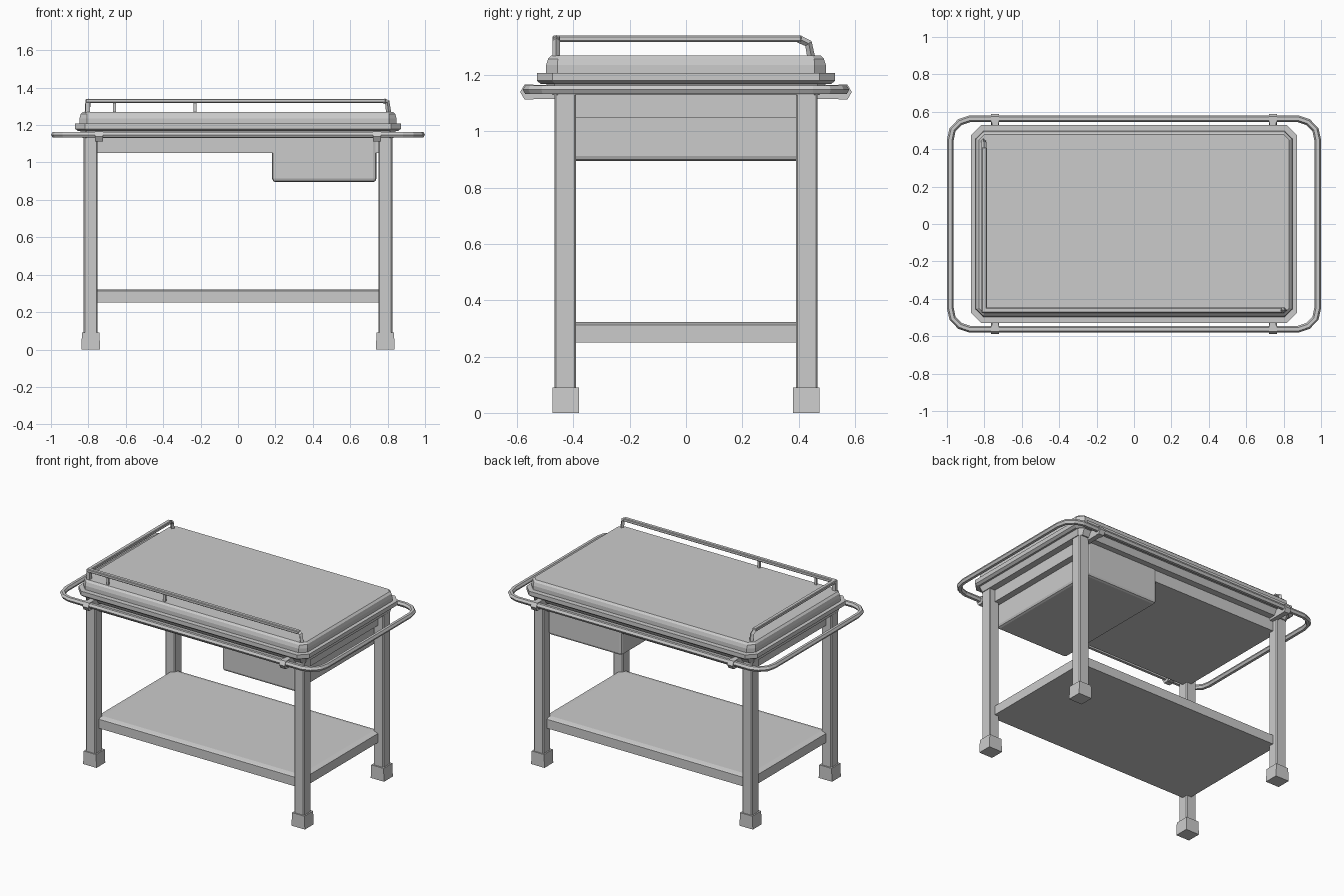
import bpy, bmesh, math
from mathutils import Vector

if "Cube" in bpy.data.objects:
    bpy.data.objects.remove(bpy.data.objects["Cube"])


def finish(name, bm):
    bmesh.ops.recalc_face_normals(bm, faces=bm.faces)
    me = bpy.data.meshes.new(name)
    bm.to_mesh(me)
    bm.free()
    ob = bpy.data.objects.new(name, me)
    bpy.context.collection.objects.link(ob)
    return ob


def box(name, x, y, z, bevel=0, segs=1):
    """Box from (min, max) ranges, with optional bevelled edges."""
    bm = bmesh.new()
    bmesh.ops.create_cube(bm, size=1)
    for v in bm.verts:
        for i, r in enumerate((x, y, z)):
            v.co[i] = max(r) if v.co[i] > 0 else min(r)
    ob = finish(name, bm)
    if bevel:
        m = ob.modifiers.new("bevel", 'BEVEL')
        m.width, m.segments = bevel, segs
    return ob


def slab(name, rings):
    """Stacked corner-cut rectangles: (half x, half y, corner cut, z)."""
    bm = bmesh.new()
    loops = []
    for hx, hy, c, z in rings:
        pts = [(hx - c, -hy), (hx, c - hy), (hx, hy - c), (hx - c, hy),
               (c - hx, hy), (-hx, hy - c), (-hx, c - hy), (c - hx, -hy)]
        loops.append([bm.verts.new((px, py, z)) for px, py in pts])
    bm.faces.new(loops[0])
    bm.faces.new(loops[-1])
    for a, b in zip(loops, loops[1:]):
        for i in range(8):
            j = (i + 1) % 8
            bm.faces.new((a[i], a[j], b[j], b[i]))
    return finish(name, bm)


def tube(name, pts, radius, cyclic=False, res=1):
    """Faceted tube along a polyline."""
    cu = bpy.data.curves.new(name, 'CURVE')
    cu.dimensions = '3D'
    cu.bevel_depth, cu.bevel_resolution = radius, res
    cu.use_fill_caps = True
    sp = cu.splines.new('POLY')
    sp.points.add(len(pts) - 1)
    for p, co in zip(sp.points, pts):
        p.co = (*co, 1)
    sp.use_cyclic_u = cyclic
    sp.use_smooth = False
    ob = bpy.data.objects.new(name, cu)
    bpy.context.collection.objects.link(ob)
    return ob


# Legs, feet and bumper brackets in all four corners
for sx, xn in ((-1, "left"), (1, "right")):
    for sy, yn in ((-1, "front"), (1, "back")):
        tag = f"{yn}_{xn}"
        box(f"{tag}_leg", (sx * .75, sx * .825), (sy * .39, sy * .467), (.05, 1.17), .006)
        foot = box(f"{tag}_foot", (sx * .737, sx * .838), (sy * .38, sy * .475), (0, .09))
        for v in foot.data.vertices:
            if v.co.z > .05:
                v.co.x -= math.copysign(.004, v.co.x - sx * .7875)
        # Bracket arm and octagonal collar
        box(f"{tag}_bracket_arm", (sx * .725, sx * .76), (sy * .43, sy * .56), (1.115, 1.165))
        tube(f"{tag}_bracket_collar", [(sx * .722, sy * .558, 1.14), (sx * .764, sy * .558, 1.14)], .031)

# Lower shelf with a slim raised panel
slab("lower_shelf", [(.785, .43, .01, .25), (.785, .43, .01, .312),
                     (.775, .42, .01, .316), (.75, .395, .01, .322)])

# Apron and the deep drawer box
box("apron", (-.785, .785), (-.43, .43), (1.05, 1.17))
box("drawer_box", (.183, .74), (-.435, .435), (.895, 1.15), .018, 2)

# Worktop: under-frame, tray and padded top
slab("under_frame", [(.83, .475, .02, 1.13), (.845, .50, .03, 1.175)])
slab("tray", [(.855, .515, .05, 1.168), (.872, .53, .055, 1.18), (.872, .53, .055, 1.208)])
slab("worktop", [(.847, .497, .04, 1.2), (.847, .497, .04, 1.235),
                 (.842, .49, .035, 1.258), (.83, .478, .03, 1.27)])

# Bumper rail that forms a handle at each end
path = []
corner = [(.88, .562), (.93, .545), (.97, .505), (.982, .45)]
for sx, sy, rev in ((1, 1, False), (1, -1, True), (-1, -1, False), (-1, 1, True)):
    for px, py in (corner[::-1] if rev else corner):
        path.append((sx * px, sy * py, 1.148))
tube("bumper_handle_rail", path, .018, cyclic=True)

# L-shaped guard rail on the front and left edges
box("guard_rail_front", (-.815, .79), (-.475, -.447), (1.318, 1.34), .004)
box("guard_rail_left", (-.815, -.787), (-.475, .41), (1.318, 1.34), .004)


def bent_end(name, a, b, c, w):
    """Two-segment drop from the rail end to the worktop."""
    t = tube(name, [a, b, c], w, res=0)
    return t


bent_end("guard_rail_right_end", (.78, -.461, 1.329), (.798, -.461, 1.322), (.806, -.461, 1.262), .014)
bent_end("guard_rail_back_end", (-.801, .4, 1.329), (-.803, .435, 1.312), (-.806, .445, 1.262), .014)
box("guard_post_corner", (-.815, -.79), (-.473, -.449), (1.26, 1.325))
for i, px in enumerate((-.66, -.23)):
    box(f"guard_post_{i + 1}", (px - .008, px + .008), (-.468, -.454), (1.265, 1.325))
